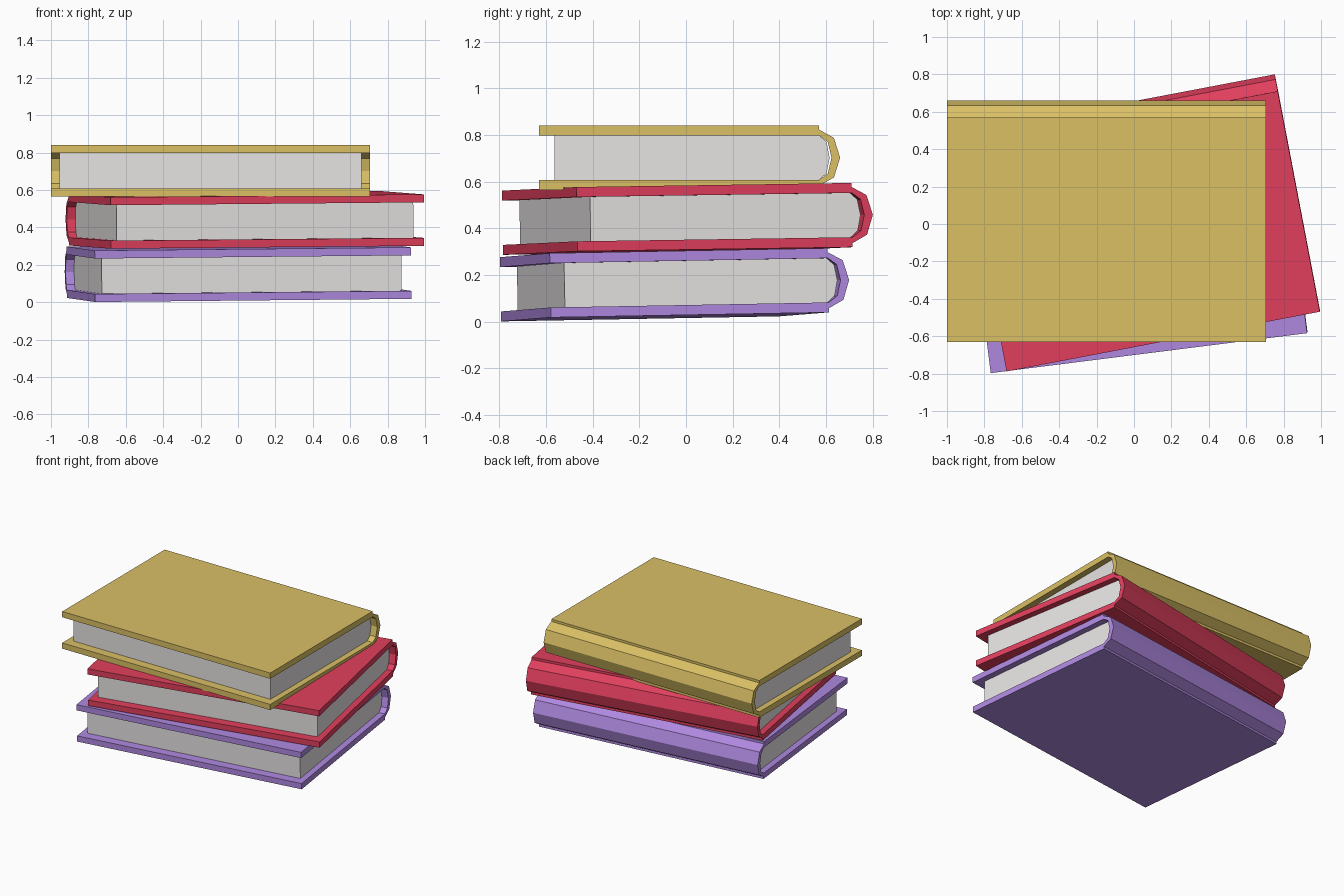
import bpy, bmesh
from math import sin, cos, pi, radians
from mathutils import Matrix

if "Cube" in bpy.data.objects:
    bpy.data.objects.remove(bpy.data.objects["Cube"])

LENGTH, FRONT, HALF, INNER = 1.705, -0.645, 0.1375, 0.095
HINGE = 0.555


def arc(ry, rz):
    """Low-poly half ellipse from top to bottom, bulging toward +y."""
    return [(HINGE + ry * sin(i * pi / 4), rz * cos(i * pi / 4)) for i in range(5)]


def extrude(name, profile, length, matrix, color=None):
    """Extrude a (y, z) profile along x, centred."""
    bm = bmesh.new()
    face = bm.faces.new([bm.verts.new((-length / 2, y, z)) for y, z in profile])
    ext = bmesh.ops.extrude_face_region(bm, geom=[face])
    verts = [g for g in ext["geom"] if isinstance(g, bmesh.types.BMVert)]
    bmesh.ops.translate(bm, verts=verts, vec=(length, 0, 0))
    bmesh.ops.recalc_face_normals(bm, faces=bm.faces)
    me = bpy.data.meshes.new(name)
    bm.to_mesh(me)
    bm.free()
    ob = bpy.data.objects.new(name, me)
    ob.matrix_world = matrix
    bpy.context.collection.objects.link(ob)
    if color:
        mat = bpy.data.materials.new(name)
        mat.diffuse_color = color
        mat.use_nodes = True
        mat.node_tree.nodes["Principled BSDF"].inputs["Base Color"].default_value = mat.diffuse_color
        me.materials.append(mat)


def book(name, loc, turn, tilt_x, tilt_y, color):
    m = (Matrix.Translation(loc) @ Matrix.Rotation(radians(turn), 4, 'Z')
         @ Matrix.Rotation(tilt_x, 4, 'X') @ Matrix.Rotation(-tilt_y, 4, 'Y'))
    # C-shaped cover: two boards joined by a faceted rounded spine
    cover = ([(FRONT, HALF), (HINGE, HALF)] + arc(0.09, 0.12)
             + [(HINGE, -HALF), (FRONT, -HALF), (FRONT, -INNER)]
             + arc(0.053, INNER)[::-1] + [(FRONT, INNER)])
    extrude(name + "_cover", cover, LENGTH, m, color)
    # page block, inset on three sides
    pages = [(FRONT + 0.067, INNER)] + arc(0.045, INNER) + [(FRONT + 0.067, -INNER)]
    extrude(name + "_pages", pages, LENGTH - 0.09, m, (0.80, 0.77, 0.77, 1))


book("bottom_book", (0.0, -0.048, 0.159), 7.2, 0.018, 0.010, (0.43, 0.25, 0.75, 1))
book("middle_book", (0.036, 0.007, 0.441), 10.8, 0.0146, 0.009, (0.75, 0.05, 0.11, 1))
book("top_book", (-0.1475, 0.015, 0.7025), 0, 0, 0, (0.70, 0.53, 0.13, 1))
